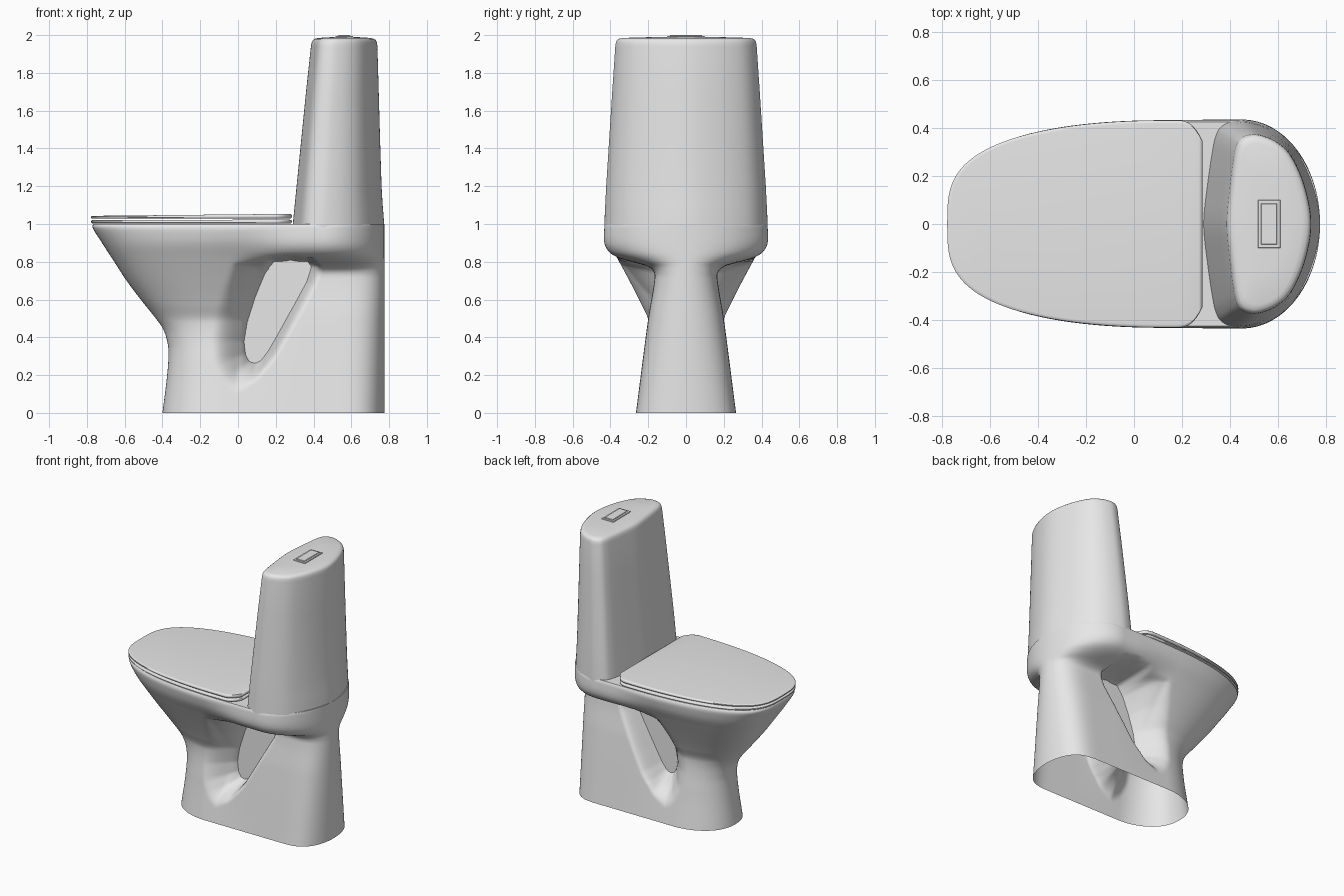
import bpy, bmesh, math
from mathutils import Vector

if "Cube" in bpy.data.objects:
    bpy.data.objects.remove(bpy.data.objects["Cube"])

mat = bpy.data.materials.new("ceramic grey")
mat.diffuse_color = (0.8, 0.8, 0.8, 1)
mat.use_nodes = True
mat.node_tree.nodes["Principled BSDF"].inputs["Base Color"].default_value = mat.diffuse_color


def clamp(v, a=0.0, b=1.0):
    return max(a, min(b, v))


def smooth(a, b, v):
    t = clamp((v - a) / (b - a))
    return t * t * (3 - 2 * t)


def curve(pts, v):
    """Smooth interpolation through (key, value) pairs."""
    n = len(pts)
    if v <= pts[0][0]:
        return pts[0][1]
    if v >= pts[-1][0]:
        return pts[-1][1]
    slope = lambda a, b: (pts[b][1] - pts[a][1]) / (pts[b][0] - pts[a][0])
    i = max(k for k in range(n - 1) if pts[k][0] <= v)
    m0 = slope(max(i - 1, 0), i + 1)
    m1 = slope(i, min(i + 2, n - 1))
    h = pts[i + 1][0] - pts[i][0]
    t = (v - pts[i][0]) / h
    return ((2*t**3 - 3*t*t + 1) * pts[i][1] + (t**3 - 2*t*t + t) * h * m0
            + (3*t*t - 2*t**3) * pts[i + 1][1] + (t**3 - t*t) * h * m1)


def loft(name, rings, bottom=True, top=True, drop=None, angle=35):
    """Skin a stack of closed rings; drop(index) removes faces whose corners all match."""
    bm = bmesh.new()
    vs = [[bm.verts.new(p) for p in r] for r in rings]
    n = len(rings[0])
    for j in range(len(rings) - 1):
        for i in range(n):
            k = (i + 1) % n
            ids = [(j, i), (j, k), (j + 1, k), (j + 1, i)]
            if drop and all(q in drop for q in ids):
                continue
            bm.faces.new([vs[a][b] for a, b in ids])
    if bottom:
        bm.faces.new(vs[0][::-1])
    if top:
        bm.faces.new(vs[-1])
    loose = [v for v in bm.verts if not v.link_faces]
    bmesh.ops.delete(bm, geom=loose, context='VERTS')
    bmesh.ops.recalc_face_normals(bm, faces=bm.faces)
    me = bpy.data.meshes.new(name)
    bm.to_mesh(me)
    bm.free()
    me.materials.append(mat)
    ob = bpy.data.objects.new(name, me)
    bpy.context.collection.objects.link(ob)
    bpy.ops.object.select_all(action='DESELECT')
    bpy.context.view_layer.objects.active = ob
    ob.select_set(True)
    bpy.ops.object.shade_smooth_by_angle(angle=math.radians(angle))
    return ob


# Outline of the side opening, in x and z
HOLE = [Vector(p) for p in [
    (0.09, 0.262), (0.12, 0.275), (0.16, 0.325), (0.22, 0.43), (0.30, 0.575),
    (0.365, 0.695), (0.39, 0.775), (0.375, 0.80), (0.28, 0.81), (0.185, 0.80),
    (0.14, 0.735), (0.09, 0.61), (0.05, 0.48), (0.033, 0.38), (0.04, 0.31), (0.06, 0.272)]]


def hole_distance(x, z):
    p, best, inside = Vector((x, z)), 9.0, False
    for a, b in zip(HOLE, HOLE[1:] + HOLE[:1]):
        e = b - a
        t = clamp((p - a).dot(e) / e.dot(e))
        best = min(best, (p - a - e * t).length)
        if (a.y > z) != (b.y > z) and x < a.x + (z - a.y) / (b.y - a.y) * (b.x - a.x):
            inside = not inside
    return -best if inside else best


# Bowl, pedestal and rim: one skin with half width as a function of x and z
NOSE = [(0, -.40), (.2, -.375), (.33, -.368), (.4, -.38), (.45, -.40), (.5, -.435), (.6, -.515),
        (.7, -.59), (.8, -.655), (.9, -.72), (.985, -.772), (1.0, -.765)]
BOWL = [(0, .265), (.25, .225), (.48, .2), (.57, .235), (.7, .30), (.82, .365),
        (.9, .41), (.96, .43), (.985, .432), (1.0, .425)]
COLUMN = [(0, .265), (.5, .2), (.7, .168), (.75, .172), (.78, .215), (.80, .29), (.82, .355),
          (.85, .405), (.9, .432), (.985, .432), (1.0, .425)]
PANEL_Y = 0.05
N, LEVELS = 140, 100


def half_width(x, z, xf):
    w = curve(BOWL, z)
    w += (curve(COLUMN, z) - w) * smooth(-0.05, 0.35, x)
    x0 = curve([(0, -.08), (.45, -.08), (.8, 0), (1, .15)], z)
    up = smooth(.4, .9, z)
    if x < x0:
        s = clamp((x0 - x) / (x0 - xf))
        w *= (1 - s ** (2 + .2 * up)) ** (.45 - .14 * up)
    rim = smooth(.74, .82, z)
    x1 = .5 - .05 * rim
    if x > x1:
        s = clamp((x - x1) / (.775 - x1))
        w *= (1 - s ** (3.6 - 1.6 * rim)) ** .5
    return w


rings, inner = [], set()
for j in range(LEVELS + 1):
    z = j / LEVELS
    xf = curve(NOSE, z)
    side = []
    for i in range(N + 1):
        x = xf + (.775 - xf) * (1 - math.cos(math.pi * i / N)) / 2
        y = half_width(x, z, xf) if 0 < i < N else 0
        if -.3 < x < .55 and .1 < z < .9:
            d = hole_distance(x, z)
            m = (.05 + .13 * clamp((.14 - x) / .14)) * clamp((.9 - z) / .12, .15, 1)
            if d < 0:
                y = PANEL_Y + 3 * d
            elif d < m:
                y = PANEL_Y + (y - PANEL_Y) * math.sin(math.pi / 2 * d / m)
            if d < -.012:
                inner.add((j, i))
                inner.add((j, 2 * N - i))
        side.append((x, y, z))
    rings.append([(x, -y, z) for x, y, z in side] + side[-2:0:-1])
loft("bowl_and_pedestal", rings, bottom=False, drop=inner, angle=50)

# Flat recessed panels closing the side openings
mid = Vector((0.2, 0.56))
for s, nm in ((-1, "front_side_panel"), (1, "back_side_panel")):
    pts = [mid + (p - mid) * 1.06 for p in HOLE]
    loft(nm, [[(p.x, s * y, p.y) for p in pts] for y in (PANEL_Y, PANEL_Y - .005)])

# Cistern: rounded plan section tapering upward
PLAN = [(0, 0), (.03, .35), (.075, .7), (.105, .85), (.15, .94), (.24, .99), (.37, 1), (.57, .93),
        (.74, .79), (.88, .54), (.97, .25), (1, 0)]
loop = PLAN + [(x, -y) for x, y in PLAN[-2:0:-1]]
plan = []
for i in range(len(loop)):
    a, b, c, d = [Vector(loop[(i + k) % len(loop)]) for k in (-1, 0, 1, 2)]
    for k in range(5):
        t = k / 5
        plan.append(.5 * (2*b + (c - a)*t + (2*a - 5*b + 4*c - d)*t*t + (3*b - a - 3*c + d)*t**3))

# rows: z, front x, back x, half width
TANK = [(.94, .285, .774, .432), (1.0, .29, .774, .43), (1.1, .30, .766, .426), (1.2, .31, .76, .421),
        (1.45, .335, .752, .405), (1.7, .36, .745, .389), (1.94, .386, .738, .373),
        (1.96, .39, .736, .37), (1.972, .396, .731, .365), (1.98, .406, .721, .355),
        (1.985, .425, .70, .335), (1.989, .49, .64, .2)]
loft("cistern", [[(a + (b - a) * p.x, w * p.y, z) for p in plan] for z, a, b, w in TANK], angle=40)


# Seat and lid: thin plates sharing one outline
def outline(inset, zf):
    side = []
    xf, xe = -.778 + inset, .285 - inset
    for i in range(61):
        x = xf + (xe - xf) * (1 - math.cos(math.pi * i / 60)) / 2
        w = .432 - inset
        if x < .15:
            w *= (1 - clamp((.15 - x) / (.15 - xf)) ** 2.2) ** .31
        w *= 1 - .2 * clamp((x - .17) / .115) ** 3
        side.append((x, w, zf(x)))
    return [(x, -y, z) for x, y, z in side] + side[:0:-1]


def plate(name, z0, z1, tilt):
    h = z1 - z0
    rows = [(.006, 0, 0), (0, .25, .3), (0, .7, .7), (.005, .93, 1), (.014, 1, 1)]
    loft(name, [outline(ins, lambda x: z0 + h * f + tilt * t * (x + .78)) for ins, f, t in rows], angle=50)


plate("seat", 1.003, 1.021, 0.002)
plate("lid", 1.029, 1.043, 0.010)


# Flush button and its frame
def slab(name, hx, hy, z0, z1):
    def rect(a, z):
        return [(.5625 + sx * (hx - a), sy * (hy - a), z)
                for sx, sy in ((-1, -1), (1, -1), (1, 1), (-1, 1))]
    loft(name, [rect(0, z0), rect(0, z1 - .002), rect(.002, z1)])


slab("button_frame", .047, .10, 1.975, 1.995)
slab("flush_button", .033, .086, 1.98, 2.0)
